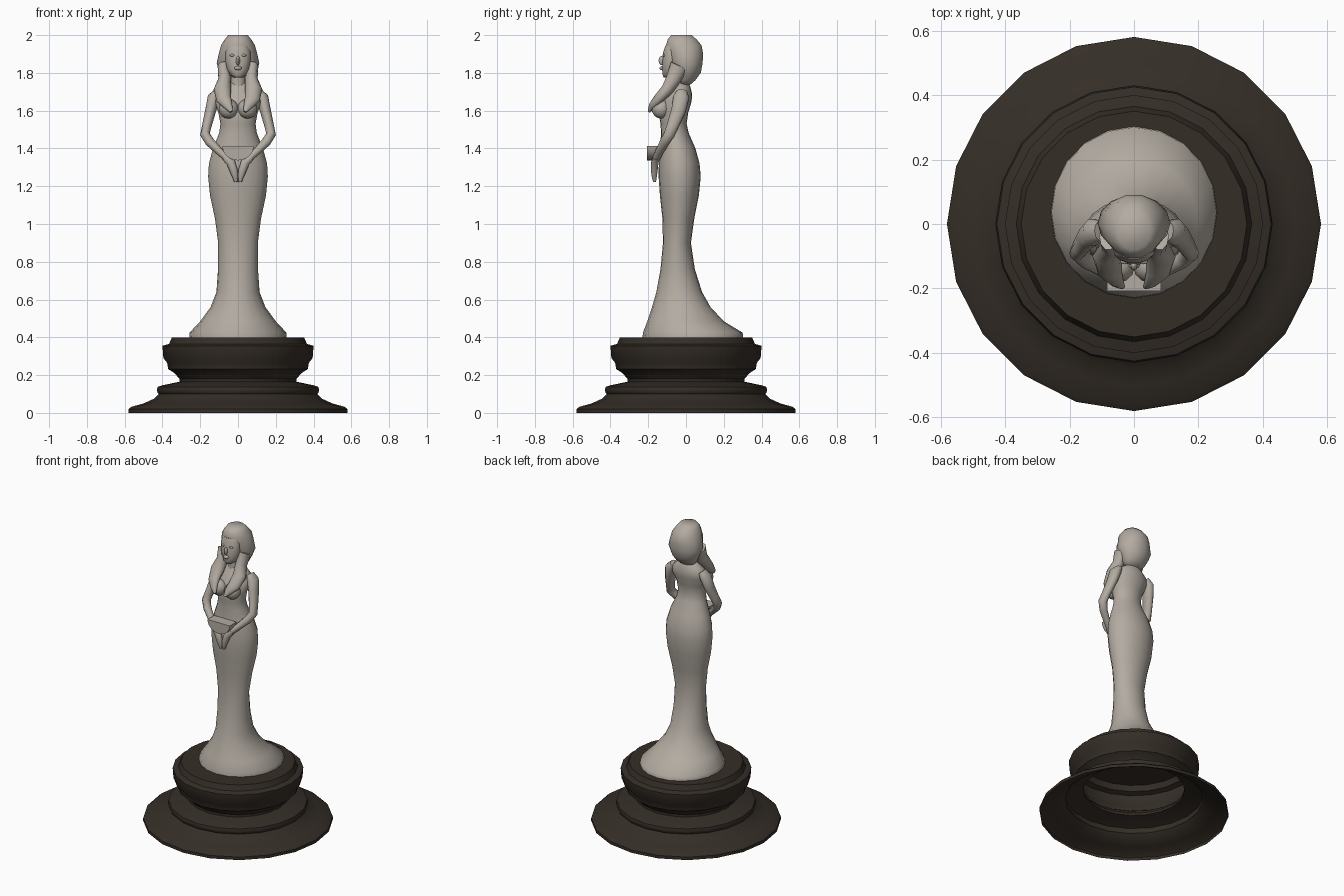
import bpy, bmesh, math
from mathutils import Vector


def material(name, rgb):
    m = bpy.data.materials.new(name)
    m.diffuse_color = (*rgb, 1)
    return m


STONE = material("stone", (0.45, 0.41, 0.36))
DARK = material("dark_wood", (0.035, 0.027, 0.02))


def finish(ob, mat, angle=60):
    ob.data.materials.append(mat)
    bpy.ops.object.select_all(action='DESELECT')
    ob.select_set(True)
    bpy.context.view_layer.objects.active = ob
    bpy.ops.object.shade_smooth_by_angle(angle=math.radians(angle))
    return ob


def from_bmesh(name, bm, mat, angle=60):
    bmesh.ops.recalc_face_normals(bm, faces=bm.faces)
    me = bpy.data.meshes.new(name)
    bm.to_mesh(me)
    bm.free()
    ob = bpy.data.objects.new(name, me)
    bpy.context.collection.objects.link(ob)
    return finish(ob, mat, angle)


def skin_rings(bm, rings, bottom=True, top=True):
    vs = [[bm.verts.new(p) for p in r] for r in rings]
    n = len(vs[0])
    for a, b in zip(vs, vs[1:]):
        for i in range(n):
            j = (i + 1) % n
            bm.faces.new((a[i], a[j], b[j], b[i]))
    if bottom:
        bm.faces.new(vs[0])
    if top:
        bm.faces.new(vs[-1])


def loft(name, sections, mat, n=20, bottom=True, top=True, angle=60):
    """Horizontal ellipses: z, half width, front y, back y."""
    bm = bmesh.new()
    rings = []
    for z, w, f, b in sections:
        rings.append([(w * math.cos(t), (f + b) / 2 + (b - f) / 2 * math.sin(t), z)
                      for t in (2 * math.pi * i / n for i in range(n))])
    skin_rings(bm, rings, bottom, top)
    return from_bmesh(name, bm, mat, angle)


def tube(name, pts, side=1, n=10, ref=(0, 1, 0)):
    """Tapered limb along a path: x, y, z, half width, half depth."""
    bm = bmesh.new()
    P = [Vector((p[0] * side, p[1], p[2])) for p in pts]
    rings = []
    for k, p in enumerate(P):
        d = (P[min(k + 1, len(P) - 1)] - P[max(k - 1, 0)]).normalized()
        u = d.cross(Vector(ref)).normalized()
        v = d.cross(u)
        rings.append([p + u * pts[k][3] * math.cos(t) + v * pts[k][4] * math.sin(t)
                      for t in (2 * math.pi * i / n for i in range(n))])
    skin_rings(bm, rings)
    return from_bmesh(name, bm, STONE)


def ball(name, loc, size, seg=12):
    bm = bmesh.new()
    bmesh.ops.create_uvsphere(bm, u_segments=seg, v_segments=8, radius=1)
    for v in bm.verts:
        v.co = Vector([v.co[i] * size[i] + loc[i] for i in range(3)])
    return from_bmesh(name, bm, STONE)


# turned pedestal, open underneath
profile = [(0, .58), (.02, .58), (.032, .565), (.05, .50), (.075, .445), (.10, .42),
           (.105, .425), (.12, .43), (.138, .425), (.146, .40), (.165, .31), (.18, .31),
           (.21, .335), (.232, .37), (.265, .375), (.29, .395), (.355, .40),
           (.365, .365), (.40, .35)]
loft("pedestal", [(z, r, -r, r) for z, r in profile], DARK, bottom=False, angle=35)

# gown and torso
loft("gown", [
    (.40, .258, -.23, .303), (.425, .256, -.228, .30), (.485, .20, -.205, .20),
    (.56, .145, -.18, .13), (.64, .114, -.157, .085), (.76, .106, -.135, .047),
    (.90, .105, -.122, .026), (1.03, .122, -.125, .044), (1.15, .148, -.138, .068),
    (1.25, .158, -.145, .078), (1.32, .154, -.144, .072), (1.40, .132, -.138, .05),
    (1.48, .10, -.132, .015), (1.53, .093, -.135, .003), (1.59, .104, -.145, .012),
    (1.65, .125, -.125, .03), (1.69, .118, -.10, .032), (1.73, .075, -.08, .022),
    (1.75, .042, -.07, .012)], STONE)
loft("neck", [(1.70, .055, -.085, .02), (1.74, .04, -.08, .01), (1.83, .04, -.09, .0)], STONE, 12)

# head hair mass
loft("hair", [
    (1.735, .05, -.035, .02), (1.76, .075, -.06, .05), (1.80, .093, -.075, .08),
    (1.85, .113, -.085, .09), (1.90, .102, -.10, .093), (1.945, .09, -.108, .085),
    (1.975, .072, -.10, .06), (2.0, .052, -.08, .032)], STONE, 14)

# face
loft("face", [
    (1.775, .022, -.12, -.03), (1.79, .042, -.125, -.03), (1.82, .058, -.128, -.03),
    (1.86, .066, -.125, -.03), (1.91, .066, -.122, -.03), (1.945, .055, -.11, -.03)], STONE, 14)
ball("nose", (0, -.128, 1.865), (.011, .017, .024), 8)
ball("lips", (0, -.126, 1.825), (.02, .014, .011), 8)

for s, side in ((-1, "left"), (1, "right")):
    ball(side + "_eye", (s * .03, -.115, 1.893), (.014, .01, .007), 8)
    ball(side + "_bust", (s * .05, -.132, 1.61), (.052, .05, .052))
    # lock of hair falling over the shoulder
    tube(side + "_lock", [
        (.078, -.035, 1.84, .03, .05), (.07, -.065, 1.77, .034, .042),
        (.083, -.10, 1.71, .046, .034), (.075, -.15, 1.66, .04, .024),
        (.052, -.182, 1.625, .024, .016), (.036, -.195, 1.595, .009, .008)], s)
    # arm bent at the elbow
    tube(side + "_arm", [
        (.105, -.022, 1.70, .022, .03), (.128, -.025, 1.67, .033, .044),
        (.145, -.04, 1.60, .029, .04), (.165, -.07, 1.52, .025, .033),
        (.175, -.088, 1.475, .026, .03), (.15, -.112, 1.435, .025, .026),
        (.10, -.14, 1.385, .02, .022), (.058, -.158, 1.345, .017, .02)], s)
    # hand pointing downward
    tube(side + "_hand", [
        (.068, -.158, 1.352, .018, .018), (.038, -.165, 1.325, .024, .02),
        (.022, -.168, 1.28, .021, .018), (.014, -.168, 1.245, .014, .013),
        (.012, -.166, 1.222, .008, .008)], s)

# half-round object held at the waist
bm = bmesh.new()
arc = [(.083 * math.cos(t), 1.412 + .075 * math.sin(t))
       for t in (math.pi + math.pi * i / 12 for i in range(13))]
skin_rings(bm, [[(x, y, z) for x, z in arc] for y in (-.207, -.135)])
from_bmesh("half_round_bowl", bm, STONE, 35)
